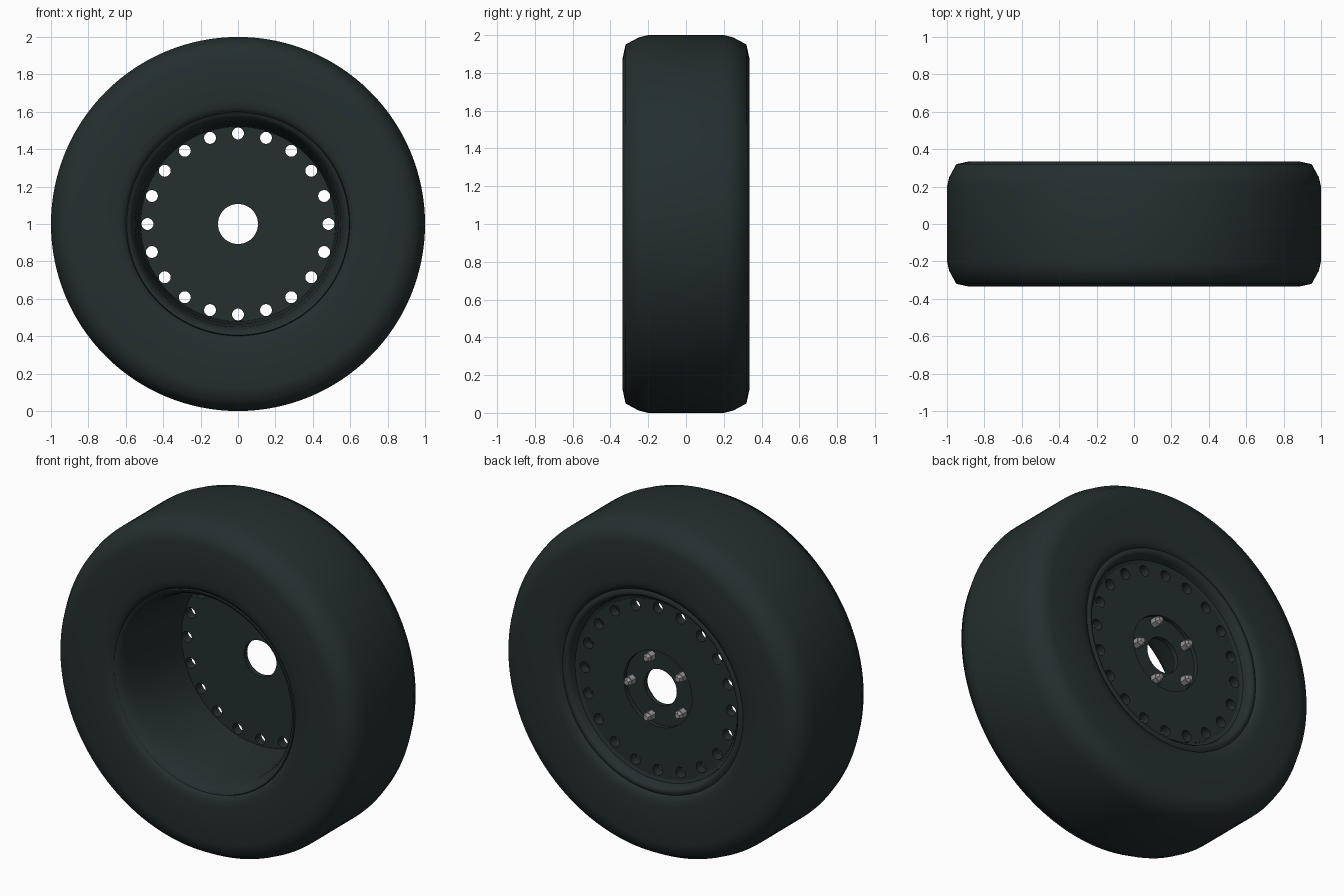
import bpy
import bmesh
from math import cos, sin, pi, radians
from mathutils import Matrix, Vector

default = bpy.data.objects.get("Cube")
if default:
    bpy.data.objects.remove(default, do_unlink=True)

CENTRE = Vector((0, 0, 1))


def material(name, colour, roughness):
    mat = bpy.data.materials.new(name)
    mat.use_nodes = True
    mat.diffuse_color = (*colour, 1)
    bsdf = mat.node_tree.nodes["Principled BSDF"]
    bsdf.inputs["Base Color"].default_value = (*colour, 1)
    bsdf.inputs["Roughness"].default_value = roughness
    return mat


RUBBER = material("dark_slate", (0.018, 0.028, 0.028), 0.7)
STEEL = material("steel_grey", (0.3, 0.3, 0.3), 0.5)


def smooth(obj, degrees):
    bpy.ops.object.select_all(action="DESELECT")
    obj.select_set(True)
    bpy.context.view_layer.objects.active = obj
    bpy.ops.object.shade_smooth_by_angle(angle=radians(degrees))


def add_mesh(name, bm, mat, degrees):
    bmesh.ops.recalc_face_normals(bm, faces=bm.faces)
    mesh = bpy.data.meshes.new(name)
    bm.to_mesh(mesh)
    bm.free()
    mesh.materials.append(mat)
    obj = bpy.data.objects.new(name, mesh)
    bpy.context.collection.objects.link(obj)
    smooth(obj, degrees)
    return obj


def lathe(name, section, mat, degrees, steps=96):
    """Spin a closed (radius, y) section around the axle."""
    bm = bmesh.new()
    verts = [bm.verts.new((r, y, 0)) for r, y in section]
    edges = [bm.edges.new((verts[i - 1], v)) for i, v in enumerate(verts)]
    bmesh.ops.spin(bm, geom=verts + edges, cent=(0, 0, 0), axis=(0, 1, 0),
                   angle=2 * pi, steps=steps, use_merge=True)
    bmesh.ops.remove_doubles(bm, verts=bm.verts, dist=0.0005)
    bmesh.ops.translate(bm, verts=bm.verts, vec=CENTRE)
    return add_mesh(name, bm, mat, degrees)


def ring_points(radius, count):
    return [(radius * cos(2 * pi * i / count), radius * sin(2 * pi * i / count))
            for i in range(count)]


def pierced_plate(name, radius, bore, y_front, y_back, holes):
    """Flat disc with a bore and a ring of vent holes, from a filled curve."""
    curve = bpy.data.curves.new(name, "CURVE")
    curve.dimensions = "2D"
    curve.fill_mode = "BOTH"
    curve.extrude = (y_back - y_front) / 2
    outlines = [ring_points(radius, 96), ring_points(bore, 48)]
    for cx, cy in holes:
        outlines.append([(cx + x, cy + y) for x, y in ring_points(0.032, 20)])
    for outline in outlines:
        spline = curve.splines.new("POLY")
        spline.points.add(len(outline) - 1)
        spline.use_cyclic_u = True
        for point, (x, y) in zip(spline.points, outline):
            point.co = (x, y, 0, 1)
    temp = bpy.data.objects.new(name + "_outline", curve)
    bpy.context.collection.objects.link(temp)
    graph = bpy.context.evaluated_depsgraph_get()
    mesh = bpy.data.meshes.new_from_object(temp.evaluated_get(graph))
    bpy.data.objects.remove(temp, do_unlink=True)
    bm = bmesh.new()
    bm.from_mesh(mesh)
    bpy.data.meshes.remove(mesh)
    bmesh.ops.remove_doubles(bm, verts=bm.verts, dist=0.0005)
    place = Matrix.Translation(CENTRE + Vector((0, (y_front + y_back) / 2, 0)))
    bm.transform(place @ Matrix.Rotation(pi / 2, 4, "X"))
    return add_mesh(name, bm, RUBBER, 30)


# Tyre: mirrored shoulder and sidewall section
half = [(0.59, 0.29), (0.6, 0.318), (0.625, 0.33), (0.66, 0.335), (0.88, 0.335),
        (0.95, 0.32), (0.988, 0.25), (1.0, 0.2)]
lathe("tyre", half + [(r, -y) for r, y in reversed(half)], RUBBER, 60, 128)

# Rim: deep barrel tapering from the front lip, with a short back flange
lathe("rim_barrel", [
    (0.6, -0.31), (0.594, -0.322), (0.58, -0.318), (0.565, -0.295),
    (0.55, -0.25), (0.535, -0.1), (0.52, 0.2), (0.52, 0.26),
    (0.545, 0.268), (0.552, 0.3), (0.565, 0.318), (0.58, 0.322),
    (0.6, 0.31)], RUBBER, 50)

# Wheel disc: two layers, the back one opening onto the recessed hub
vents = ring_points(0.484, 20)
pierced_plate("wheel_disc", 0.53, 0.107, 0.21, 0.24, vents)
pierced_plate("disc_back_layer", 0.525, 0.225, 0.24, 0.265, vents)

# Lug nuts: hexagonal body with a chamfered cap
for i, (x, z) in enumerate(ring_points(0.186, 5)):
    bm = bmesh.new()
    for r_base, r_tip, start, depth in ((0.029, 0.029, 0.235, 0.045),
                                        (0.025, 0.016, 0.28, 0.018)):
        nut = bmesh.ops.create_cone(bm, cap_ends=True, segments=6, depth=depth,
                                    radius1=r_base, radius2=r_tip)
        place = Matrix.Translation(CENTRE + Vector((x, start + depth / 2, z)))
        bmesh.ops.transform(bm, verts=nut["verts"],
                            matrix=place @ Matrix.Rotation(-pi / 2, 4, "X"))
    add_mesh(f"lug_nut_{i + 1}", bm, STEEL, 30)
